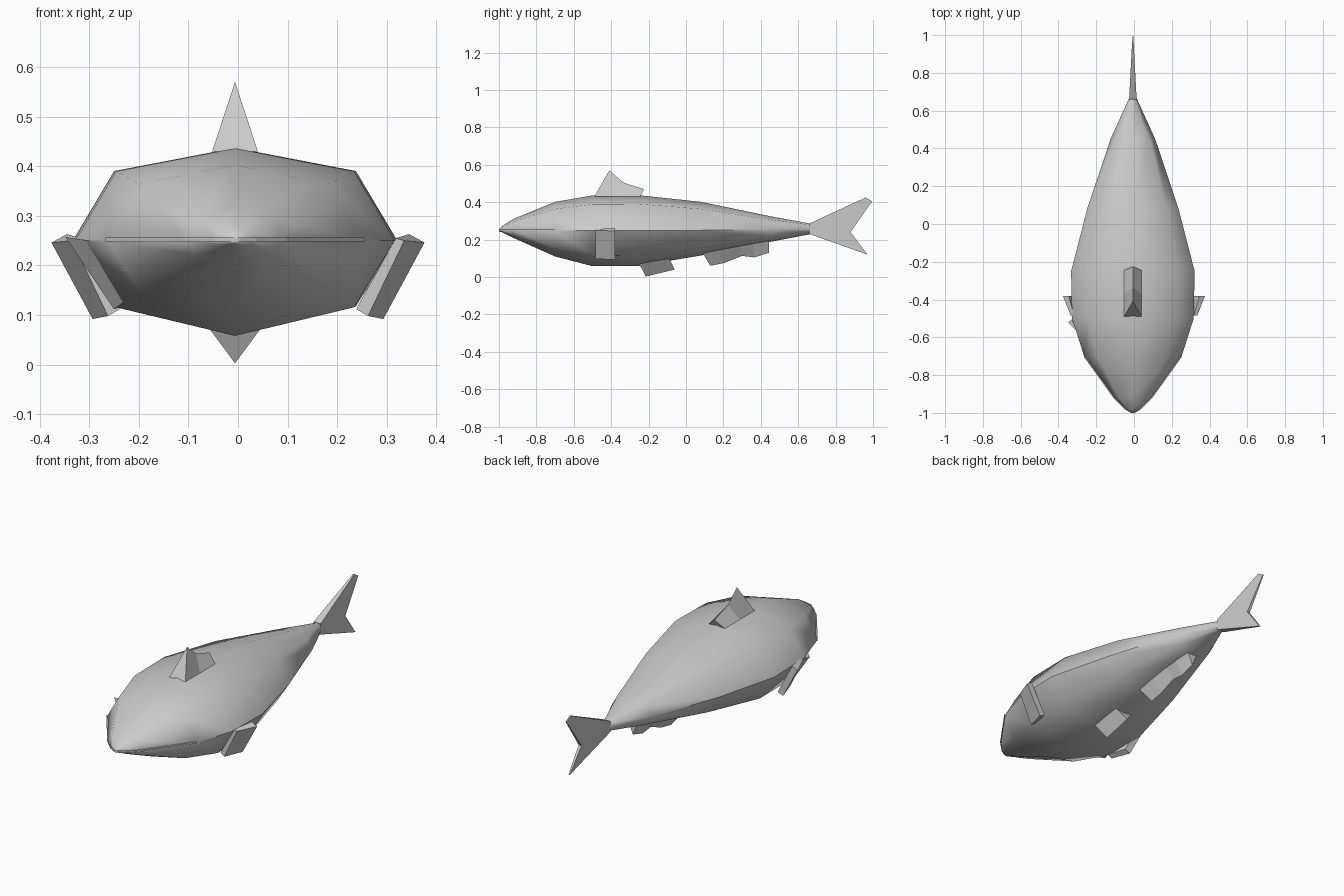
import bpy, bmesh
from mathutils import Vector

if "Cube" in bpy.data.objects:
    bpy.data.objects.remove(bpy.data.objects["Cube"])


def make(name, verts, faces, angle=None):
    bm = bmesh.new()
    vs = [bm.verts.new(v) for v in verts]
    for f in faces:
        bm.faces.new([vs[i] for i in f])
    bmesh.ops.recalc_face_normals(bm, faces=bm.faces)
    me = bpy.data.meshes.new(name)
    bm.to_mesh(me)
    bm.free()
    ob = bpy.data.objects.new(name, me)
    bpy.context.collection.objects.link(ob)
    if angle:
        bpy.ops.object.select_all(action='DESELECT')
        ob.select_set(True)
        bpy.context.view_layer.objects.active = ob
        bpy.ops.object.shade_smooth_by_angle(angle=angle)
    return ob


CX = -0.006  # body centre line

# Body: eight-sided rings of y, half width, top z, bottom z
stations = [(-1.0, .006, .256, .244), (-.98, .04, .275, .238), (-.92, .10, .312, .208),
            (-.70, .258, .402, .110), (-.50, .322, .436, .058), (-.25, .327, .437, .060),
            (.08, .242, .402, .115), (.45, .118, .325, .188), (.67, .018, .285, .230)]
verts, faces = [], []
for y, w, zt, zb in stations:
    m = .25 if y < .2 else .256
    up, dn = zt - m, m - zb
    for fx, z in [(0, zt), (.745, m + .75 * up), (1, m), (.745, m - .7 * dn),
                  (0, zb), (-.745, m - .7 * dn), (-1, m), (-.745, m + .75 * up)]:
        verts.append((CX + fx * w, y, z))
n = len(stations)
for i in range(n - 1):
    for j in range(8):
        k = (j + 1) % 8
        faces.append((i * 8 + j, i * 8 + k, i * 8 + 8 + k, i * 8 + 8 + j))
faces += [tuple(range(8)), tuple(range((n - 1) * 8, n * 8))]
make("body", verts, faces, 1.0)

# Mouth line: thin lip following the front of the body
rim = [(w + .003, y - .001) for y, w, _, _ in stations[:4]]
loop = [(CX + x, y) for x, y in rim] + [(CX - x, y) for x, y in reversed(rim)]
c = len(loop)
make("mouth_lip", [(x, y, z) for z in (.248, .256) for x, y in loop],
     [tuple(range(c)), tuple(range(c, 2 * c))] +
     [(i, (i + 1) % c, c + (i + 1) % c, c + i) for i in range(c)])


def ridge_fin(name, base, ridge, half):
    """Wedge with a wide root on the body and a sharp outer ridge."""
    v, f = [], []
    for (by, bz, s), (ry, rz) in zip(base, ridge):
        v += [(CX - half * s, by, bz), (CX, ry, rz), (CX + half * s, by, bz)]
    k = len(base)
    for i in range(k - 1):
        a, b = i * 3, i * 3 + 3
        f += [(a + p, a + (p + 1) % 3, b + (p + 1) % 3, b + p) for p in range(3)]
    f += [(0, 1, 2), (3 * k - 3, 3 * k - 2, 3 * k - 1)]
    make(name, v, f)


# Fins on the centre line
ridge_fin("dorsal_fin", [(-.49, .43, 1), (-.37, .43, 1), (-.245, .43, 1)],
          [(-.41, .57), (-.335, .505), (-.225, .47)], .046)
ridge_fin("pelvic_fin", [(-.25, .07, 1), (-.09, .10, 1)],
          [(-.215, .003), (-.06, .04)], .05)
ridge_fin("anal_fin", [(.085, .135, 1), (.17, .15, 1), (.29, .17, .9), (.36, .185, .8), (.445, .20, .6)],
          [(.13, .06), (.205, .075), (.30, .113), (.365, .105), (.445, .13)], .05)

# Forked tail: thick at the root, thin at the tips
outline = [(.66, .286), (.96, .425), (.995, .405), (.88, .24), (.97, .12), (.66, .230)]
verts = []
for s in (-1, 1):
    verts += [(CX + s * (.002 + .018 * (1 - y) / .34), y, z) for y, z in outline]
faces = [(o, o + 1, o + 2, o + 3) for o in (0, 6)]
faces += [(o, o + 3, o + 4, o + 5) for o in (0, 6)]
faces += [(i, (i + 1) % 6, 6 + (i + 1) % 6, 6 + i) for i in range(6)]
make("tail_fin", verts, faces)

# Pectoral fins: slabs flaring back from each flank
for side, name in ((1, "right"), (-1, "left")):
    pts = [(.318, -.485, .255), (.238, -.485, .112), (.255, -.47, .095), (.335, -.475, .258),
           (.345, -.38, .263), (.262, -.38, .105), (.293, -.38, .092), (.376, -.38, .246)]
    pts = [(side * x, y, z) for x, y, z in pts]
    pts[3], pts[2] = (side * .335, -.485, .25), (side * .262, -.485, .098)
    make(name + "_pectoral_fin", pts,
         [(0, 1, 2, 3), (4, 5, 6, 7), (0, 1, 5, 4), (1, 2, 6, 5), (2, 3, 7, 6), (3, 0, 4, 7)])

# Raised gill cover edge on the left side
make("gill_flap", [(-.30, -.57, .25), (-.348, -.522, .257), (-.33, -.505, .25),
                   (-.225, -.57, .13), (-.25, -.522, .112), (-.24, -.505, .115)],
     [(0, 1, 2), (3, 4, 5), (0, 1, 4, 3), (1, 2, 5, 4), (2, 0, 3, 5)])
